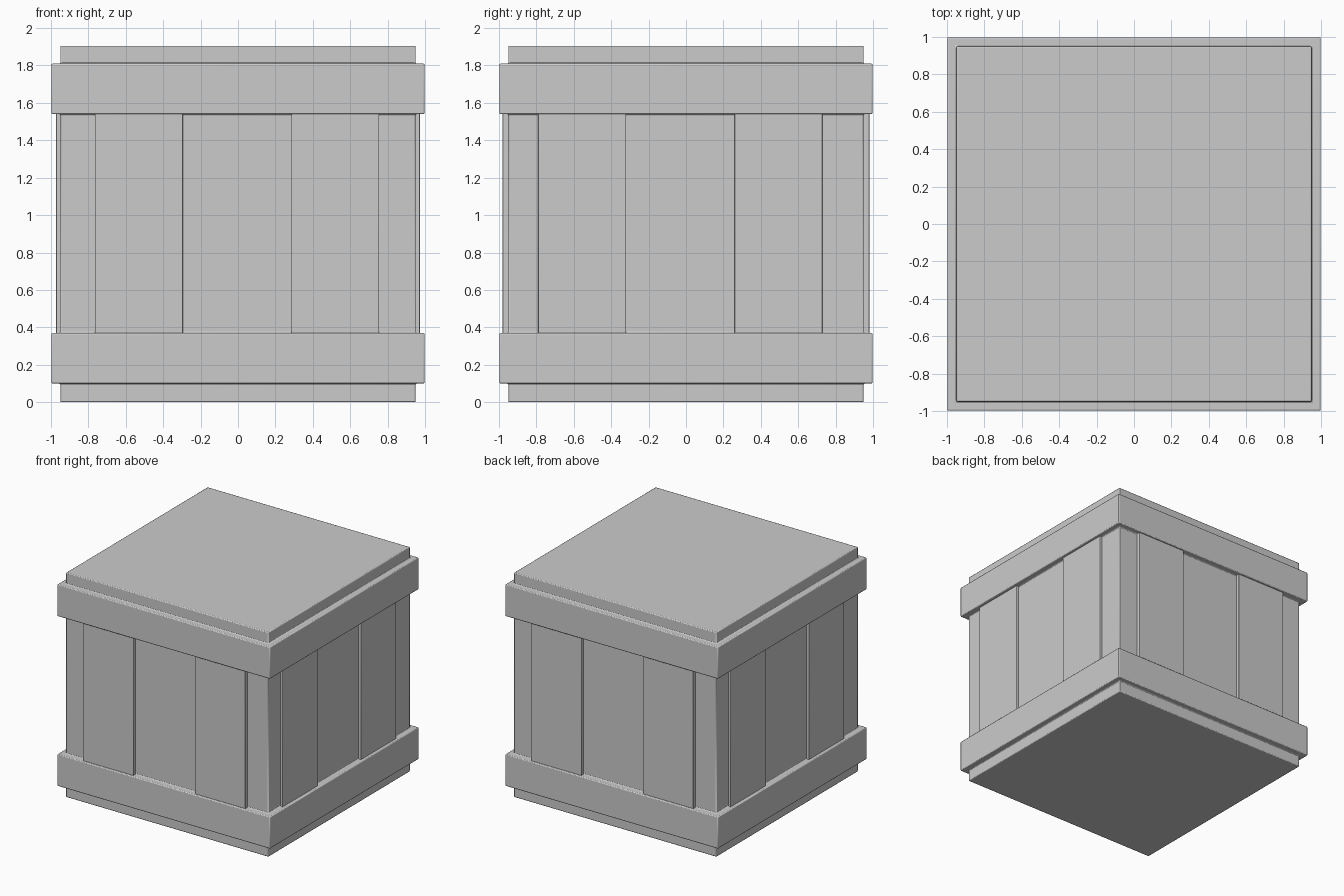
import bpy, bmesh
from math import pi
from mathutils import Matrix

if "Cube" in bpy.data.objects:
    bpy.data.objects.remove(bpy.data.objects["Cube"])


def finish(name, bm, bevel):
    bmesh.ops.recalc_face_normals(bm, faces=bm.faces)
    mesh = bpy.data.meshes.new(name)
    bm.to_mesh(mesh)
    bm.free()
    ob = bpy.data.objects.new(name, mesh)
    bpy.context.collection.objects.link(ob)
    mod = ob.modifiers.new("soft_edges", 'BEVEL')
    mod.width = bevel
    mod.segments = 2
    bpy.ops.object.select_all(action='DESELECT')
    ob.select_set(True)
    bpy.context.view_layer.objects.active = ob
    bpy.ops.object.shade_smooth_by_angle()
    return ob


# crate body: square rings stacked up the profile, with two raised bands
profile = [(0.95, 0), (0.95, 0.10), (0.998, 0.10), (0.998, 0.37), (0.95, 0.37),
           (0.95, 1.54), (0.998, 1.54), (0.998, 1.81), (0.95, 1.81), (0.95, 1.905)]
bm = bmesh.new()
rings = [[bm.verts.new((sx * r, sy * r, z))
          for sx, sy in ((-1, -1), (1, -1), (1, 1), (-1, 1))] for r, z in profile]
for a, b in zip(rings, rings[1:]):
    for i in range(4):
        j = (i + 1) % 4
        bm.faces.new((a[i], a[j], b[j], b[i]))
bm.faces.new(rings[0])
bm.faces.new(rings[-1])
finish("crate_body", bm, 0.007)

# raised planks: two on each side between the bands
sides = [("front", 0, 0.98, -0.765, 0.285), ("right", pi / 2, 0.972, -0.79, 0.26),
         ("back", pi, 0.98, -0.765, 0.285), ("left", -pi / 2, 0.972, -0.79, 0.26)]
for side, angle, out, *starts in sides:
    for n, x0 in enumerate(starts, 1):
        bm = bmesh.new()
        depth = out - 0.94
        place = Matrix.Translation((x0 + 0.235, -(0.94 + depth / 2), 0.955))
        size = Matrix.Diagonal((0.47, depth, 1.18, 1))
        bmesh.ops.create_cube(bm, size=1, matrix=Matrix.Rotation(angle, 4, 'Z') @ place @ size)
        finish(f"{side}_plank_{n}", bm, 0.003)
